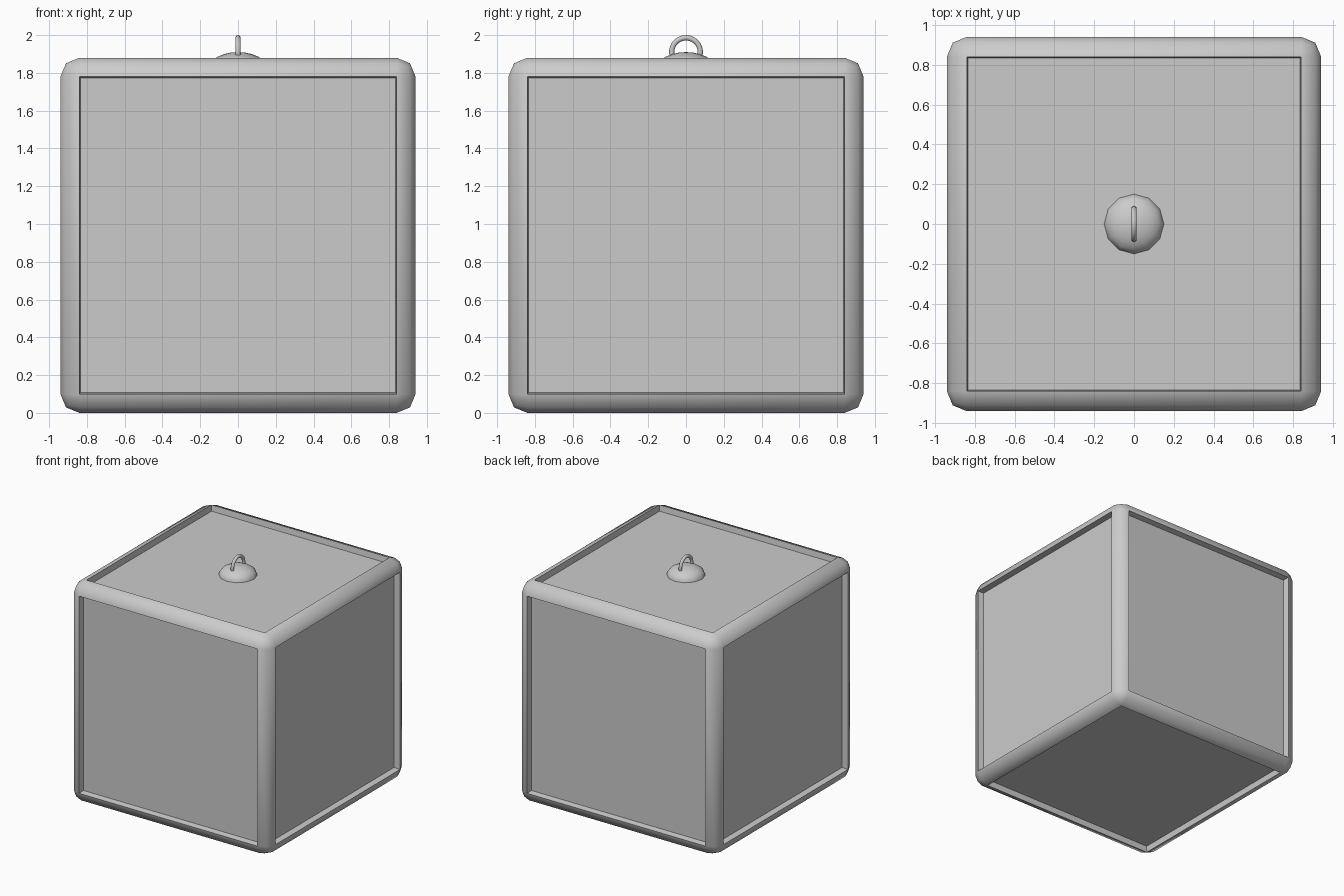
import bpy, bmesh, math

if "Cube" in bpy.data.objects:
    bpy.data.objects.remove(bpy.data.objects["Cube"])

HALF = 0.94      # half the cube's width
BEVEL = 0.10     # rounded edge size
RECESS = 0.05    # depth of the sunken panels


def smooth(obj, angle):
    bpy.ops.object.select_all(action='DESELECT')
    obj.select_set(True)
    bpy.context.view_layer.objects.active = obj
    bpy.ops.object.shade_smooth_by_angle(angle=math.radians(angle))


def add_object(name, bm, angle):
    mesh = bpy.data.meshes.new(name)
    bm.normal_update()
    bm.to_mesh(mesh)
    bm.free()
    obj = bpy.data.objects.new(name, mesh)
    bpy.context.collection.objects.link(obj)
    smooth(obj, angle)
    return obj


# Cube body: rounded edges, with a sunken panel in each of the six faces
bm = bmesh.new()
bmesh.ops.create_cube(bm, size=2 * HALF)
bmesh.ops.bevel(bm, geom=bm.edges[:], offset=BEVEL, segments=2,
                profile=0.5, affect='EDGES')
bm.normal_update()
panels = [f for f in bm.faces if f.calc_area() > 1]
bmesh.ops.inset_individual(bm, faces=panels, thickness=0.01, depth=-RECESS)
bmesh.ops.translate(bm, verts=bm.verts[:], vec=(0, 0, HALF))
add_object("cube_body", bm, 60)

# Cap: low dome sitting on the sunken top panel
cap_z = 2 * HALF - RECESS
bm = bmesh.new()
bmesh.ops.create_uvsphere(bm, u_segments=12, v_segments=12, radius=1)
bmesh.ops.delete(bm, geom=[v for v in bm.verts if v.co.z < -0.01], context='VERTS')
bmesh.ops.scale(bm, verts=bm.verts[:], vec=(0.15, 0.15, 0.08))
bmesh.ops.translate(bm, verts=bm.verts[:], vec=(0, 0, cap_z))
add_object("hanging_cap", bm, 60)

# Hanging loop: upright ring partly sunk into the cap
bpy.ops.mesh.primitive_torus_add(major_radius=0.076, minor_radius=0.014,
                                 major_segments=24, minor_segments=10,
                                 location=(0, 0, 1.91),
                                 rotation=(0, math.radians(90), 0))
loop = bpy.context.object
loop.name = "hanging_loop"
smooth(loop, 60)
